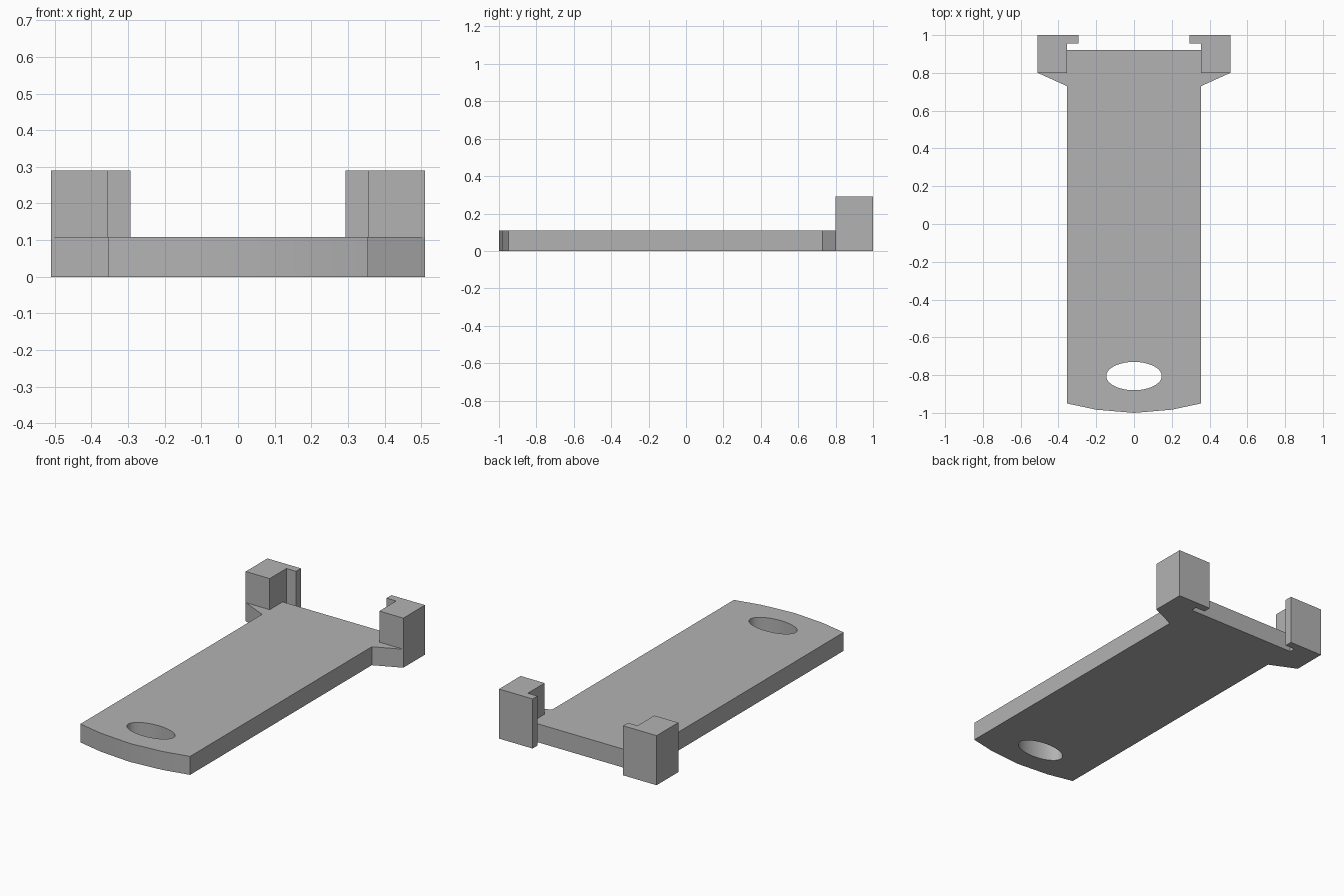
import bpy, bmesh, math

cube = bpy.data.objects.get("Cube")
if cube:
    bpy.data.objects.remove(cube, do_unlink=True)

grey = bpy.data.materials.new("plain grey")
grey.use_nodes = True
grey.diffuse_color = (0.45, 0.45, 0.45, 1)
grey.node_tree.nodes["Principled BSDF"].inputs["Base Color"].default_value = grey.diffuse_color

HALF_WIDTH, THICK, POST_TOP = 0.355, 0.108, 0.29


def prism(name, outline, bottom, top):
    """Extrude a flat xy outline from bottom to top."""
    bm = bmesh.new()
    face = bm.faces.new([bm.verts.new((x, y, bottom)) for x, y in outline])
    made = bmesh.ops.extrude_face_region(bm, geom=[face])["geom"]
    moved = [v for v in made if isinstance(v, bmesh.types.BMVert)]
    bmesh.ops.translate(bm, vec=(0, 0, top - bottom), verts=moved)
    bmesh.ops.recalc_face_normals(bm, faces=bm.faces)
    mesh = bpy.data.meshes.new(name)
    bm.to_mesh(mesh)
    bm.free()
    mesh.materials.append(grey)
    obj = bpy.data.objects.new(name, mesh)
    bpy.context.collection.objects.link(obj)
    return obj


# Base plate: gently bowed front edge, flared shoulders under the posts
front_arc = [(-HALF_WIDTH, -0.95), (-0.2, -0.983), (0, -1), (0.2, -0.983), (HALF_WIDTH, -0.95)]
right_side = [(HALF_WIDTH, 0.73), (0.51, 0.80), (HALF_WIDTH, 0.80), (HALF_WIDTH, 0.92)]
left_side = [(-x, y) for x, y in reversed(right_side)]
plate = prism("base_plate", front_arc + right_side + left_side, 0, THICK)

# Oval hole near the front
oval = []
for i in range(48):
    a = math.tau * i / 48
    oval.append((0.147 * math.cos(a), -0.805 + 0.075 * math.sin(a)))
cutter = prism("hole_cutter", oval, -0.1, 0.3)
cutter.hide_render = True
cut = plate.modifiers.new("oval_hole", "BOOLEAN")
cut.operation, cut.solver, cut.object = "DIFFERENCE", "EXACT", cutter
bpy.ops.object.select_all(action="DESELECT")
bpy.context.view_layer.objects.active = plate
plate.select_set(True)
bpy.ops.object.modifier_apply(modifier=cut.name)
bpy.data.objects.remove(cutter, do_unlink=True)
bpy.ops.object.shade_smooth_by_angle(angle=math.radians(20))

# Hooked posts at the back corners, lips turned inward
hook = [(HALF_WIDTH, 0.80), (0.51, 0.80), (0.51, 1), (0.293, 1), (0.293, 0.955), (HALF_WIDTH, 0.955)]
for side, sign in (("left", 1), ("right", -1)):
    prism(side + "_hook_post", [(sign * x, y) for x, y in hook], 0, POST_TOP)
